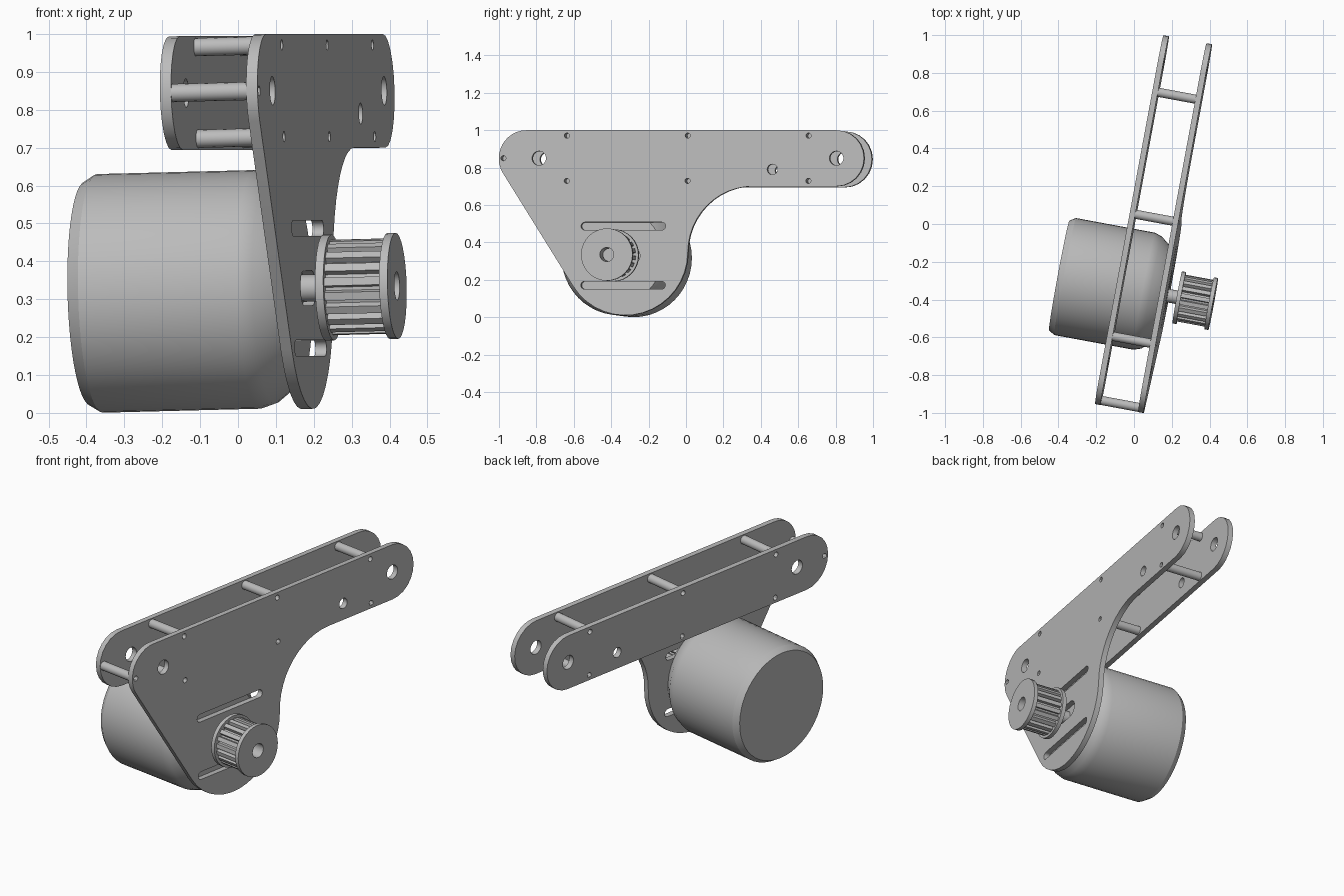
import bpy, bmesh
from math import sin, cos, pi, radians
from mathutils import Matrix

cube = bpy.data.objects.get("Cube")
if cube:
    bpy.data.objects.remove(cube)

# One plain grey for the whole assembly
grey = bpy.data.materials.new("plain_grey")
grey.use_nodes = True
colour = (0.5, 0.5, 0.5, 1)
grey.diffuse_color = colour
grey.node_tree.nodes["Principled BSDF"].inputs["Base Color"].default_value = colour

# Working frame: x across the plates, y along the arm, z up; then turned and leaned
POSE = Matrix.Rotation(radians(-10.5), 4, 'Z') @ Matrix.Rotation(-0.025, 4, 'Y')
# Sends a flat outline (u, v) to (y, z) and its thickness to x
UPRIGHT = Matrix(((0, 0, 1, 0), (1, 0, 0, 0), (0, 1, 0, 0), (0, 0, 0, 1)))


def finish(name, mesh, angle=30):
    ob = bpy.data.objects.new(name, mesh)
    bpy.context.collection.objects.link(ob)
    mesh.materials.clear()
    mesh.materials.append(grey)
    mesh.transform(POSE)
    bpy.ops.object.select_all(action='DESELECT')
    ob.select_set(True)
    bpy.context.view_layer.objects.active = ob
    bpy.ops.object.shade_smooth_by_angle(angle=radians(angle))
    return ob


def arc(u, v, r, start, end, steps=12):
    return [(u + r * cos(radians(start + (end - start) * i / steps)),
             v + r * sin(radians(start + (end - start) * i / steps)))
            for i in range(steps + 1)]


def circle(u, v, r, n=24):
    return arc(u, v, r, 0, 360, n)[:-1]


def slot(u0, u1, v, r):
    return arc(u0 + r, v, r, 90, 270, 8) + arc(u1 - r, v, r, -90, 90, 8)


def slab(name, loops, x0, x1):
    """Flat outline with holes, extruded from x0 to x1."""
    cu = bpy.data.curves.new(name, 'CURVE')
    cu.dimensions = '2D'
    cu.fill_mode = 'BOTH'
    cu.extrude = (x1 - x0) / 2
    for loop in loops:
        sp = cu.splines.new('POLY')
        sp.points.add(len(loop) - 1)
        for p, (u, v) in zip(sp.points, loop):
            p.co = (u, v, 0, 1)
        sp.use_cyclic_u = True
    tmp = bpy.data.objects.new(name + "_outline", cu)
    bpy.context.collection.objects.link(tmp)
    dg = bpy.context.evaluated_depsgraph_get()
    mesh = bpy.data.meshes.new_from_object(tmp.evaluated_get(dg))
    bpy.data.objects.remove(tmp)
    mesh.transform(Matrix.Translation(((x0 + x1) / 2, 0, 0)) @ UPRIGHT)
    bm = bmesh.new()
    bm.from_mesh(mesh)
    bmesh.ops.remove_doubles(bm, verts=bm.verts, dist=0.0001)
    bmesh.ops.recalc_face_normals(bm, faces=bm.faces)
    bm.to_mesh(mesh)
    bm.free()
    return finish(name, mesh)


def lathe(name, profile, y, z, n=24, angle=30):
    """Turn (x, radius) points about an axis along x through (y, z)."""
    bm = bmesh.new()
    vs = [bm.verts.new((x, y + r, z)) for x, r in profile]
    es = [bm.edges.new(p) for p in zip(vs, vs[1:])]
    bmesh.ops.spin(bm, geom=vs + es, cent=(0, y, z), axis=(1, 0, 0),
                   angle=2 * pi, steps=n)
    bmesh.ops.remove_doubles(bm, verts=bm.verts, dist=0.0001)
    bmesh.ops.recalc_face_normals(bm, faces=bm.faces)
    mesh = bpy.data.meshes.new(name)
    bm.to_mesh(mesh)
    bm.free()
    return finish(name, mesh, angle)


# Shared measurements
ARM_Z, ARM_R = 0.844, 0.15
FRONT, BACK = -0.825, 0.861
LEFT, RIGHT = (-0.008, 0.022), (0.224, 0.254)
AXLE_Y, AXLE_Z = -0.34, 0.323
pins = [(-0.95, ARM_Z)] + [(y, ARM_Z + s * 0.121)
                           for y in (-0.605, 0.052, 0.709) for s in (1, -1)]
holes = [circle(-0.756, ARM_Z, 0.038), circle(BACK, ARM_Z, 0.038),
         circle(0.513, 0.784, 0.028)]
holes += [circle(y, z, 0.014, 12) for y, z in pins]

# Left plate: a plain round-ended bar
slab("left_plate", [arc(FRONT, ARM_Z, ARM_R, 90, 270)
                    + arc(BACK, ARM_Z, ARM_R, -90, 90)] + holes, *LEFT)

# Right plate: the bar with a hanging lobe that carries the motor
lobe_y, lobe_z, lobe_r = -0.283, 0.342, 0.338
fillet = ARM_Z - ARM_R - lobe_z
outline = (arc(FRONT, ARM_Z, ARM_R, 90, 212.5)
           + arc(lobe_y, lobe_z, lobe_r, 212.5, 360, 16)
           + arc(lobe_y + lobe_r + fillet, lobe_z, fillet, 180, 90)[1:]
           + arc(BACK, ARM_Z, ARM_R, -90, 90))
slots = [slot(-0.526, -0.066, AXLE_Z + s * 0.158, 0.021) for s in (1, -1)]
slots.append(slot(-0.42, -0.204, AXLE_Z, 0.046))
slab("right_plate", [outline] + holes + slots, *RIGHT)

# Spacers with a screw hole in each end
for i, (y, z) in enumerate(pins):
    a, b = LEFT[1], RIGHT[0]
    lathe(f"spacer_{i + 1}", [(a + 0.03, 0), (a + 0.03, 0.014), (a, 0.014), (a, 0.024),
                              (b, 0.024), (b, 0.014), (b - 0.03, 0.014), (b - 0.03, 0)],
          y, z, 16)

# Motor: bevelled can with a tapered mounting end
lathe("motor_body", [(-0.332, 0), (-0.332, 0.295), (-0.3, 0.315), (0.125, 0.315),
                     (0.165, 0.302), (0.224, 0.255), (0.224, 0)], AXLE_Y, AXLE_Z, 48)
lathe("motor_shaft", [(0.22, 0), (0.22, 0.036), (0.42, 0.036), (0.42, 0)],
      AXLE_Y, AXLE_Z, 16)

# Pulley: toothed drum between two flanges, bored through
teeth = 20
drum = []
for t in range(teeth):
    for part, r in ((0, 0.108), (0.25, 0.108), (0.35, 0.126), (0.9, 0.126)):
        a = 2 * pi * (t + part) / teeth
        drum.append((AXLE_Y + r * cos(a), AXLE_Z + r * sin(a)))
bore = circle(AXLE_Y, AXLE_Z, 0.038, 16)
slab("pulley_drum", [drum, bore], 0.326, 0.476)
for side, x in (("inner", 0.304), ("outer", 0.476)):
    slab(f"pulley_{side}_flange", [circle(AXLE_Y, AXLE_Z, 0.14, 32), bore], x, x + 0.022)
